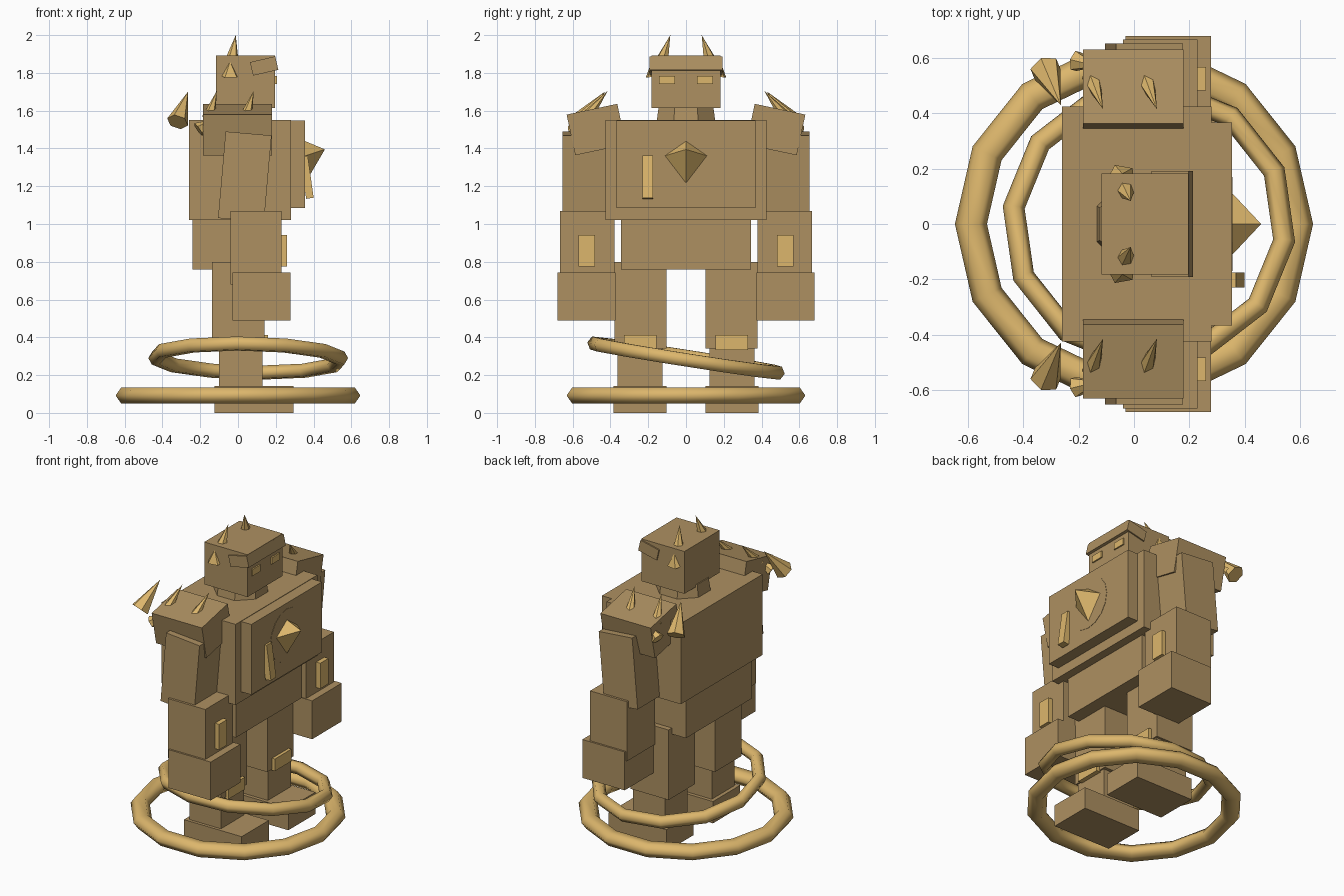
import bpy
from math import radians, pi
from mathutils import Vector, Matrix

if "Cube" in bpy.data.objects:
    bpy.data.objects.remove(bpy.data.objects["Cube"])


def material(name, rgb):
    m = bpy.data.materials.new(name)
    m.diffuse_color = (*rgb, 1)
    m.use_nodes = True
    m.node_tree.nodes["Principled BSDF"].inputs["Base Color"].default_value = m.diffuse_color
    return m


BODY = material("bronze", (0.42, 0.28, 0.12))
TRIM = material("gold", (0.72, 0.47, 0.15))


def finish(name, mat):
    o = bpy.context.object
    o.name = name
    o.data.materials.append(mat)
    return o


def box(name, x, y, z, mat=BODY, rot=(0, 0, 0)):
    """Box from its (min, max) extents, turned about its own centre."""
    ends = (x, y, z)
    bpy.ops.mesh.primitive_cube_add(size=1, location=[sum(e) / 2 for e in ends],
                                    rotation=[radians(a) for a in rot])
    o = finish(name, mat)
    o.scale = [e[1] - e[0] for e in ends]
    return o


def spike(name, base, tip, r, sides=6):
    base, tip = Vector(base), Vector(tip)
    d = tip - base
    bpy.ops.mesh.primitive_cone_add(vertices=sides, radius1=r, radius2=0, depth=d.length,
                                    location=(base + tip) / 2)
    o = finish(name, TRIM)
    o.rotation_euler = d.to_track_quat('Z', 'Y').to_euler()
    return o


def ring(name, loc, rot, major, minor, n, squash=1):
    bpy.ops.mesh.primitive_torus_add(major_segments=n, minor_segments=6, major_radius=major,
                                     minor_radius=minor, location=loc, rotation=rot)
    o = finish(name, TRIM)
    o.scale.z = squash
    bpy.ops.object.shade_smooth()


# Torso (the figure faces +x)
box("torso", (-0.26, 0.28), (-0.425, 0.425), (1.02, 1.55))
box("chest_plate", (0.27, 0.354), (-0.367, 0.367), (1.085, 1.547))
box("waist", (-0.24, 0.225), (-0.343, 0.343), (0.76, 1.03))
box("chest_bar", (0.345, 0.385), (-0.23, -0.175), (1.135, 1.36), TRIM, (0, -8, 0))
bpy.ops.mesh.primitive_cylinder_add(vertices=16, radius=0.17, depth=0.03,
                                    location=(0.341, 0, 1.34), rotation=(0, pi / 2, 0))
finish("chest_disc", BODY)

# Faceted chest gem
gem = bpy.data.meshes.new("chest_gem")
gem.from_pydata([(0.352, 0, 1.44), (0.352, -0.115, 1.36), (0.352, 0, 1.21),
                 (0.352, 0.115, 1.36), (0.46, 0, 1.395)], [],
                [(0, 1, 4), (1, 2, 4), (2, 3, 4), (3, 0, 4), (3, 2, 1, 0)])
gem.materials.append(TRIM)
bpy.context.collection.objects.link(bpy.data.objects.new("chest_gem", gem))

# Head and neck
bpy.ops.mesh.primitive_cone_add(vertices=8, radius1=0.17, radius2=0.155, depth=0.1,
                                location=(0.02, 0, 1.58), rotation=(0, 0, pi / 8))
finish("neck", BODY)
box("head", (-0.117, 0.197), (-0.183, 0.183), (1.615, 1.893))
box("brow", (0.07, 0.207), (-0.192, 0.192), (1.80, 1.873), BODY, (0, -13, 0))

# Parts repeated on both sides
for s, side in ((-1, "right"), (1, "left")):
    def pair(name, x, y, z, mat=BODY, rot=(0, 0, 0)):
        return box(f"{side}_{name}", x, sorted((s * y[0], s * y[1])), z, mat, rot)

    def horn(name, b, t, r, sides=6):
        spike(f"{side}_{name}", (b[0], s * b[1], b[2]), (t[0], s * t[1], t[2]), r, sides)

    # Face
    pair("eye", (0.18, 0.206), (0.058, 0.143), (1.74, 1.783), TRIM)
    horn("horn", (-0.032, 0.125, 1.87), (-0.012, 0.083, 2.0), 0.035)
    horn("ear_spike", (-0.045, 0.165, 1.785), (-0.042, 0.182, 1.86), 0.055, 5)

    # Arm
    pair("upper_arm", (-0.086, 0.158), (0.39, 0.653), (1.02, 1.48), BODY, (0, 5, 0))
    pair("forearm", (-0.04, 0.23), (0.378, 0.668), (0.68, 1.07))
    pair("hand", (-0.03, 0.278), (0.373, 0.68), (0.49, 0.742))
    pair("forearm_panel", (0.22, 0.26), (0.483, 0.568), (0.775, 0.942), TRIM)

    # Shoulder pad with its spikes
    pair("shoulder_pad", (-0.185, 0.18), (0.338, 0.612), (1.39, 1.61), BODY, (-12 * s, 0, 0))
    for x in (-0.155, 0.04):
        horn("shoulder_spike", (x, 0.53, 1.56), (x + 0.043, 0.415, 1.705), 0.036)
    horn("shoulder_back_spike", (-0.32, 0.56, 1.54), (-0.265, 0.43, 1.70), 0.058)
    horn("shoulder_low_spike", (-0.21, 0.59, 1.50), (-0.13, 0.57, 1.555), 0.04)

    # Leg
    pair("thigh", (-0.138, 0.14), (0.104, 0.378), (0.34, 0.80))
    pair("knee_plate", (0.12, 0.16), (0.155, 0.327), (0.332, 0.412), TRIM)
    pair("shin", (-0.10, 0.13), (0.125, 0.363), (0.10, 0.40))
    pair("foot", (-0.125, 0.295), (0.102, 0.383), (0, 0.143))

# Rings around the feet
ring("ground_ring", (0, 0, 0.092), (0, 0, 0), 0.59, 0.058, 14, 0.82)
ring("tilted_ring", (0.054, 0, 0.29), (radians(-9), 0, radians(-7)), 0.493, 0.04, 12)
